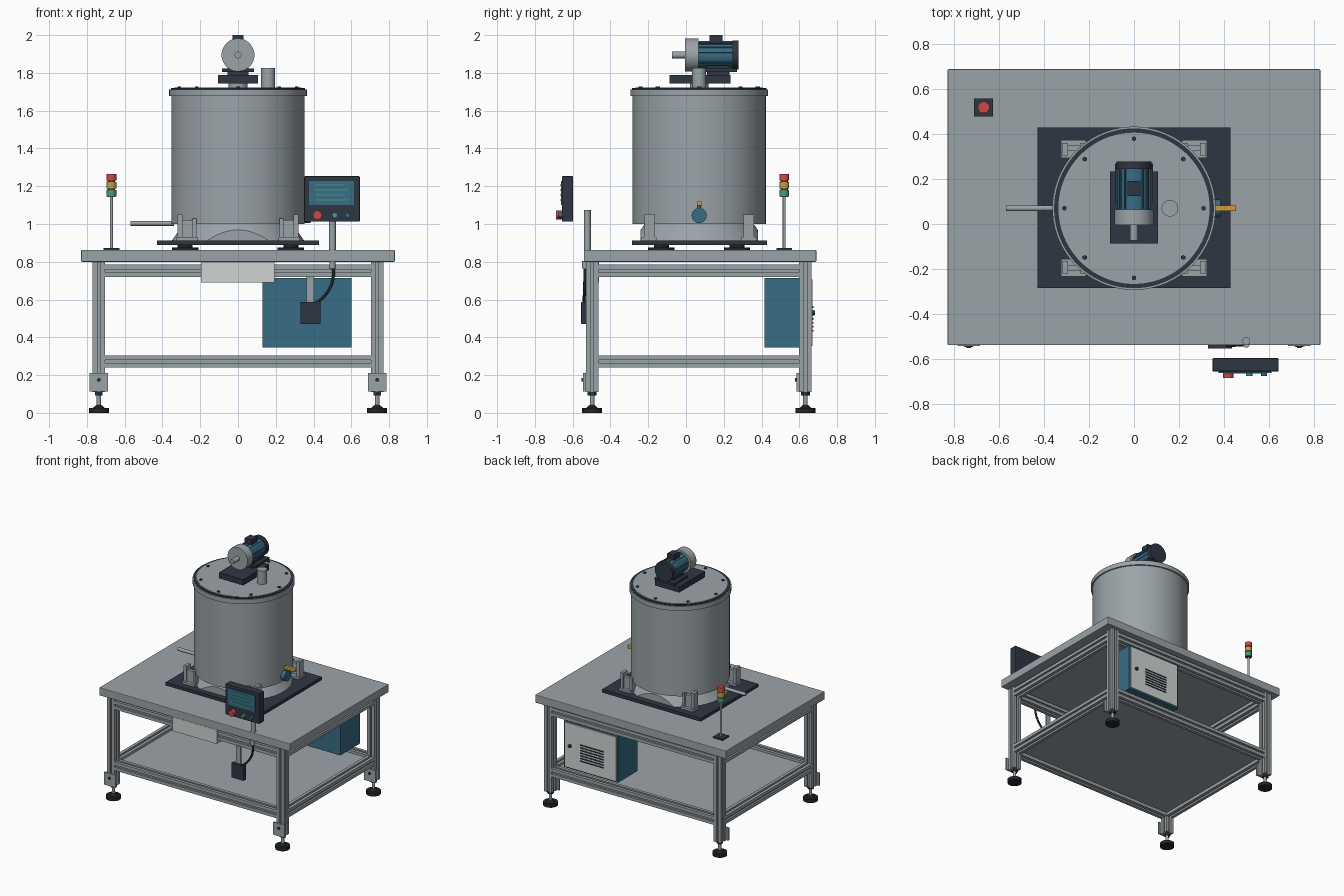
import bpy, bmesh, math
from mathutils import Matrix, Vector

if "Cube" in bpy.data.objects:
    bpy.data.objects.remove(bpy.data.objects["Cube"], do_unlink=True)


def material(name, r, g, b):
    m = bpy.data.materials.new(name)
    m.use_nodes = True
    m.diffuse_color = (r, g, b, 1)
    m.node_tree.nodes["Principled BSDF"].inputs["Base Color"].default_value = (r, g, b, 1)
    return m


GRAY = material("brushed_gray", .33, .37, .39)
PALE = material("pale_panel", .62, .66, .65)
NAVY = material("dark_navy", .028, .037, .055)
BLUE = material("steel_blue", .04, .15, .23)
RED = material("signal_red", .60, .07, .055)
AMBER = material("signal_amber", .62, .33, .05)
GREEN = material("signal_green", .06, .33, .22)
BLACK = material("rubber_black", .015, .018, .022)

AXES = {"x": Matrix.Rotation(math.pi / 2, 4, "Y"),
        "y": Matrix.Rotation(-math.pi / 2, 4, "X"),
        "z": Matrix.Identity(4)}


def finish(name, bm, mat, smooth=False):
    bmesh.ops.recalc_face_normals(bm, faces=bm.faces)
    me = bpy.data.meshes.new(name)
    bm.to_mesh(me)
    bm.free()
    me.materials.append(mat)
    if smooth:
        me.polygons.foreach_set("use_smooth", [True] * len(me.polygons))
        me.set_sharp_from_angle(angle=math.radians(35))
    ob = bpy.data.objects.new(name, me)
    bpy.context.scene.collection.objects.link(ob)
    return ob


def box(name, mat, x, y, z, bevel=0):
    """Box from (min, max) ranges."""
    bm = bmesh.new()
    bmesh.ops.create_cube(bm, size=1)
    for v in bm.verts:
        v.co = [(lo + hi) / 2 + c * (hi - lo) for c, (lo, hi) in zip(v.co, (x, y, z))]
    ob = finish(name, bm, mat)
    if bevel:
        mod = ob.modifiers.new("bevel", "BEVEL")
        mod.width, mod.segments = bevel, 2
    return ob


def rod(name, mat, start, length, r, axis="z", r2=None, sides=32):
    """Cylinder or cone growing from start along an axis."""
    bm = bmesh.new()
    bmesh.ops.create_cone(bm, cap_ends=True, segments=sides, radius1=r,
                          radius2=r if r2 is None else r2, depth=length,
                          matrix=Matrix.Translation((0, 0, length / 2)))
    bm.transform(Matrix.Translation(start) @ AXES[axis])
    return finish(name, bm, mat, sides > 8)


def slotted_bar(name, start, length, axis):
    """Aluminium extrusion with a groove down each side."""
    h, s, d = .0325, .008, .018
    side = [(h, -h), (h, -s), (d, -s), (d, s), (h, s)]
    bm = bmesh.new()
    pts = []
    for k in range(4):
        turn = Matrix.Rotation(k * math.pi / 2, 3, "Z")
        pts += [turn @ Vector((a, b, 0)) for a, b in side]
    face = bm.faces.new([bm.verts.new(p) for p in pts])
    out = bmesh.ops.extrude_face_region(bm, geom=[face])
    bmesh.ops.translate(bm, vec=(0, 0, length),
                        verts=[g for g in out["geom"] if isinstance(g, bmesh.types.BMVert)])
    bm.transform(Matrix.Translation(start) @ AXES[axis])
    return finish(name, bm, GRAY)


# Table frame
LX, LY, CY = .737, (-.497, .632), .07
box("table_top", GRAY, (-.83, .83), (-.54, .69), (.8, .863), .004)
box("lower_shelf", GRAY, (-.72, .72), (-.48, .615), (.268, .285))
for y in LY:
    for z in (.272, .752):
        slotted_bar("long_rail", (-LX + .03, y, z), 2 * LX - .06, "x")
    for x in (-LX, LX):
        slotted_bar("leg", (x, y, .11), .69, "z")
        box("foot_bracket", GRAY, (x - .05, x + .05), (y - .047, y - .032), (.112, .21))
        rod("bracket_bolt", NAVY, (x, y - .055, .175), .01, .01, "y", sides=12)
        rod("foot_stem", GRAY, (x, y, .03), .085, .012, sides=16)
        rod("foot_nut", NAVY, (x, y, .092), .018, .024, sides=6)
        rod("foot_pad", BLACK, (x, y, 0), .027, .053)
        rod("foot_cone", BLACK, (x, y, .027), .015, .03, r2=.014)
for x in (-LX, LX):
    for z in (.272, .752):
        slotted_bar("side_rail", (x, LY[0] + .03, z), LY[1] - LY[0] - .06, "y")

# Base plate, cushions and brackets that hold the tank
box("base_plate", NAVY, (-.43, .43), (-.285, .43), (.888, .913))
for sx in (-1, 1):
    for sy in (-1, 1):
        def bracket(name, x0, x1, y0, y1, z0, z1):
            box(name, GRAY, sorted((sx * x0, sx * x1)),
                sorted((CY + sy * y0, CY + sy * y1)), (z0, z1))
        rod("cushion", BLACK, (sx * .28, CY + sy * .2, .863), .012, .07)
        rod("cushion_stem", BLACK, (sx * .28, CY + sy * .2, .875), .015, .04)
        bracket("bracket_foot", .215, .325, .225, .305, .913, .93)
        bracket("bracket_inner_post", .22, .24, .245, .29, .93, 1.03)
        bracket("bracket_outer_post", .295, .32, .235, .29, .93, 1.05)
        bracket("bracket_web", .24, .295, .255, .28, .93, 1.02)

# Flared skirt under the tank, trimmed flat at front and back
bm = bmesh.new()
bmesh.ops.create_cone(bm, cap_ends=True, segments=96, radius1=.35, radius2=.287,
                      depth=.09, matrix=Matrix.Translation((0, CY, .957)))
for s in (-1, 1):
    bmesh.ops.bisect_plane(bm, geom=bm.verts[:] + bm.edges[:] + bm.faces[:],
                           plane_co=(0, CY + s * .31, 0), plane_no=(0, s, 0), clear_outer=True)
    bmesh.ops.holes_fill(bm, edges=[e for e in bm.edges if e.is_boundary], sides=0)
finish("tank_skirt", bm, GRAY, True)

# Tank and lid
rod("tank_body", GRAY, (0, CY, 1.0), .69, .353, sides=96)
rod("tank_rim", GRAY, (0, CY, 1.677), .036, .364, sides=96)
rod("lid_gasket", NAVY, (0, CY, 1.713), .006, .356, sides=96)
rod("lid", GRAY, (0, CY, 1.715), .007, .337, sides=96)
for k in range(8):
    a = k * math.pi / 4
    rod("lid_bolt", NAVY, (.31 * math.cos(a), CY + .31 * math.sin(a), 1.72), .009, .011, sides=6)
rod("vent_pipe", GRAY, (.16, CY, 1.72), .107, .037)
rod("inlet_pipe", GRAY, (-.57, CY, 1.003), .23, .013, "x")

# Outlet valve with lever
rod("valve_body", BLUE, (.345, CY, 1.045), .04, .04, "x")
rod("valve_stem", BLUE, (.37, CY, 1.07), .03, .01, sides=16)
box("valve_lever", AMBER, (.36, .455), (CY - .013, CY + .013), (1.097, 1.12), .003)

# Drive motor
MZ = 1.895
rod("drive_coupling", GRAY, (0, CY, 1.72), .025, .05)
box("motor_plate", NAVY, (-.106, .106), (-.087, .235), (1.743, 1.788))
box("motor_foot", NAVY, (-.085, .085), (.1, .27), (1.805, 1.823))
box("motor_pedestal", NAVY, (-.055, .055), (.11, .23), (1.785, 1.84))
rod("motor_shaft", GRAY, (0, -.073, MZ), .08, .018, "y")
rod("motor_flange", GRAY, (0, -.005, MZ), .07, .087, "y", sides=48)
rod("motor_body", BLUE, (0, .06, MZ), .19, .069, "y", sides=48)
for k in range(16):
    a = (k + .5) * math.pi / 8
    fin = box("motor_fin", BLUE, (.06, .075), (.07, .245), (-.003, .003))
    fin.matrix_world = Matrix.Translation((0, 0, MZ)) @ Matrix.Rotation(a, 4, "Y")
rod("motor_fan_cover", NAVY, (0, .245, MZ), .033, .077, "y", sides=48)
box("motor_terminal_box", NAVY, (-.029, .029), (.125, .192), (1.95, 2.0))

# Control panel on its post
rod("panel_post", GRAY, (.5, -.522, .8), .275, .018)
box("panel_case", NAVY, (.35, .645), (-.657, -.598), (1.012, 1.253), .004)
box("panel_screen", BLUE, (.377, .613), (-.663, -.656), (1.1, 1.228))
for k in range(4):
    z = 1.125 + k * .026
    box("screen_line", GREEN, (.405, .585 - .02 * (k % 2)), (-.666, -.662), (z, z + .006))
for name, mat, x, r, l in (("stop_button", RED, .42, .024, .03),
                           ("start_button", GREEN, .513, .015, .02),
                           ("mode_button", BLUE, .58, .013, .02)):
    rod(name, mat, (x, -.657 - l, 1.047), l, r, "y", sides=24)

# Cable, switch box and tray below the table top
rod("cable_gland", GRAY, (.5, -.535, .765), .04, .016)
curve = bpy.data.curves.new("cable", "CURVE")
curve.dimensions, curve.bevel_depth = "3D", .008
spline = curve.splines.new("BEZIER")
spline.bezier_points.add(1)
for p, co, dz in zip(spline.bezier_points, ((.505, -.535, .77), (.41, -.54, .58)), (-.1, .03)):
    lean = Vector((.01 if dz < 0 else .05, 0, dz if dz < 0 else .03))
    p.co = co
    p.handle_right = p.co + lean if dz < 0 else p.co - lean
    p.handle_left = p.co - lean if dz < 0 else p.co + lean
curve.materials.append(BLACK)
bpy.context.scene.collection.objects.link(bpy.data.objects.new("cable", curve))
box("switch_bracket", GRAY, (.362, .402), (-.54, -.528), (.58, .725))
box("switch_box", NAVY, (.33, .437), (-.555, -.525), (.47, .587), .003)
box("front_tray", PALE, (-.195, .192), (-.538, -.46), (.69, .8))

# Electrical cabinet with vented door
box("cabinet", BLUE, (.13, .6), (.415, .66), (.345, .715))
box("cabinet_door", PALE, (.14, .59), (.66, .67), (.355, .705))
rod("door_knob", NAVY, (.54, .67, .53), .012, .013, "y", sides=16)
for k in range(7):
    z = .43 + k * .021
    box("door_vent", NAVY, (.25, .45), (.669, .674), (z, z + .009))

# Signal light
bx, by = -.67, .52
box("beacon_base", NAVY, (bx - .042, bx + .042), (by - .04, by + .04), (.863, .874))
rod("beacon_pole", GRAY, (bx, by, .874), .275, .008, sides=16)
rod("beacon_core", NAVY, (bx, by, 1.143), .115, .02, sides=24)
for k, (name, mat) in enumerate((("green_lamp", GREEN), ("amber_lamp", AMBER), ("red_lamp", RED))):
    rod(name, mat, (bx, by, 1.146 + k * .042), .035, .026, sides=24)
